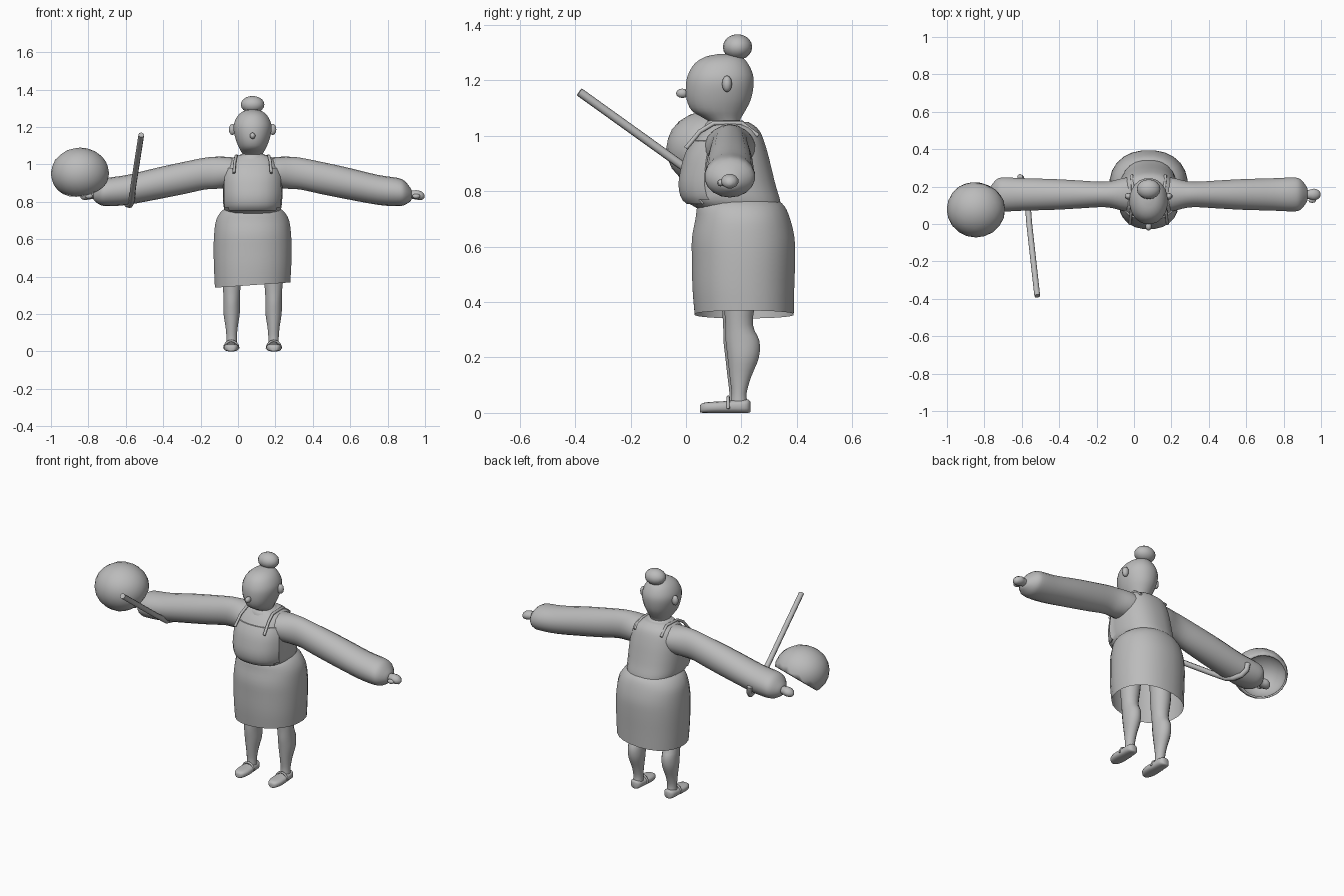
import bpy, bmesh, math
from mathutils import Vector

if "Cube" in bpy.data.objects:
    bpy.data.objects.remove(bpy.data.objects["Cube"])

CX = 0.078  # symmetry plane of the figure
grey = bpy.data.materials.new("grey")
grey.diffuse_color = (0.5, 0.5, 0.5, 1)
grey.use_nodes = True
grey.node_tree.nodes["Principled BSDF"].inputs["Base Color"].default_value = grey.diffuse_color


def finish(name, bm, angle=50):
    bmesh.ops.recalc_face_normals(bm, faces=bm.faces)
    me = bpy.data.meshes.new(name)
    bm.to_mesh(me)
    bm.free()
    ob = bpy.data.objects.new(name, me)
    bpy.context.collection.objects.link(ob)
    me.materials.append(grey)
    bpy.ops.object.select_all(action='DESELECT')
    ob.select_set(True)
    bpy.context.view_layer.objects.active = ob
    bpy.ops.object.shade_smooth_by_angle(angle=math.radians(angle))
    return ob


def spline(rings, steps):
    """Catmull-Rom refinement of the ring list."""
    out = []
    for i in range(len(rings) - 1):
        p = [Vector(rings[max(0, min(len(rings) - 1, i + k))]) for k in (-1, 0, 1, 2)]
        for s in range(steps):
            t = s / steps
            out.append(0.5 * (2 * p[1] + (p[2] - p[0]) * t
                              + (2 * p[0] - 5 * p[1] + 4 * p[2] - p[3]) * t * t
                              + (3 * p[1] - p[0] - 3 * p[2] + p[3]) * t ** 3))
    return out + [Vector(rings[-1])]


def loft(rings, axis, seg=20, power=2.0, steps=3, caps=(True, True)):
    """Rings are (x, y, z, radius_1, radius_2) stacked along the axis."""
    bm = bmesh.new()
    loops = []
    for x, y, z, a, b in spline(rings, steps):
        loop = []
        for k in range(seg):
            t = 2 * math.pi * (k + 0.5) / seg
            c, s = (math.copysign(abs(f) ** (2 / power), f) for f in (math.cos(t), math.sin(t)))
            off = {'x': (0, a * c, b * s), 'y': (a * c, 0, b * s), 'z': (a * c, b * s, 0)}[axis]
            loop.append(bm.verts.new(Vector((x, y, z)) + Vector(off)))
        loops.append(loop)
    for l0, l1 in zip(loops, loops[1:]):
        for k in range(seg):
            n = (k + 1) % seg
            bm.faces.new((l0[k], l0[n], l1[n], l1[k]))
    if caps[0]:
        bm.faces.new(loops[0])
    if caps[1]:
        bm.faces.new(loops[-1])
    return bm


def upright(rows, x=CX):
    """(z, half width, front y, back y) rows to rings."""
    return [(x, (f + b) / 2, z, w, (b - f) / 2) for z, w, f, b in rows]


def ball(name, loc, size, seg=16):
    bm = bmesh.new()
    bmesh.ops.create_uvsphere(bm, u_segments=seg, v_segments=seg * 5 // 8, radius=1)
    for v in bm.verts:
        v.co = Vector(loc) + Vector([c * s for c, s in zip(v.co, size)])
    return finish(name, bm)


def tube(name, points, radius, sides=8):
    cu = bpy.data.curves.new(name, 'CURVE')
    cu.dimensions = '3D'
    cu.bevel_depth, cu.bevel_resolution, cu.use_fill_caps = radius, sides // 2 - 2, True
    sp = cu.splines.new('POLY')
    sp.points.add(len(points) - 1)
    for p, co in zip(sp.points, points):
        p.co = (*co, 1)
    ob = bpy.data.objects.new(name, cu)
    bpy.context.collection.objects.link(ob)
    cu.materials.append(grey)


# skirt: open hem that drops slightly to one side
bm = loft(upright([(.355, .203, .03, .39), (.45, .208, .022, .392), (.55, .21, .02, .395),
                   (.63, .207, .02, .393), (.70, .197, .033, .377), (.745, .172, .04, .357),
                   (.77, .14, .06, .33)]), 'z', 24, 2.2, caps=(False, True))
for v in bm.verts:
    if v.co.z < 0.45:
        v.co.z += 0.07 * (v.co.x - CX) * (0.45 - v.co.z) / 0.095
finish("skirt", bm)

# torso with a raised apron bib on the front
bm = loft(upright([(.735, .14, .045, .345), (.77, .155, -.008, .34), (.82, .16, -.022, .325),
                   (.88, .16, -.014, .31), (.94, .155, .004, .295), (1.0, .14, .04, .275),
                   (1.03, .115, .065, .255), (1.05, .075, .08, .225)]), 'z', 24, 2.4)
bm.normal_update()
bib = [f for f in bm.faces if f.normal.y < -0.4 and 0.76 < f.calc_center_median().z < 0.99]
bmesh.ops.inset_region(bm, faces=bib, thickness=0.004, depth=0.006)
finish("torso", bm)

# head and neck
finish("head", loft(upright([(1.0, .06, .085, .2), (1.045, .053, .085, .195), (1.065, .06, .06, .2),
                             (1.09, .074, .02, .215), (1.13, .09, .001, .235),
                             (1.18, .102, -.002, .245), (1.22, .10, .006, .243),
                             (1.26, .08, .03, .225), (1.285, .05, .07, .2),
                             (1.295, .015, .12, .165)]), 'z', 20, 2.1))
ball("hair_bun", (CX, .186, 1.32), (.063, .053, .046))
ball("nose", (CX, -.013, 1.153), (.016, .023, .017), 10)
finish("collar", loft(upright([(1.02, .09, .06, .235), (1.04, .082, .068, .222),
                               (1.055, .062, .08, .205)]), 'z'))

for side, tag in ((1, "left"), (-1, "right")):
    def mx(d):
        return CX + side * d
    # ear
    ball(tag + "_ear", (mx(.108), .148, 1.187), (.02, .018, .03), 10)
    # apron shoulder strap
    tube(tag + "_strap", [(mx(.10), .0, .955), (mx(.095), .05, 1.015), (mx(.088), .10, 1.045),
                          (mx(.085), .2, 1.046), (mx(.09), .26, 1.0)], .008)
    # puffy sleeve
    arm = [(.04, .95, .10, .08), (.13, .957, .09, .083), (.20, .955, .073, .086),
           (.26, .95, .069, .085), (.36, .929, .075, .086), (.50, .9, .083, .085),
           (.67, .864, .088, .08), (.77, .853, .092, .076), (.81, .848, .084, .066),
           (.84, .84, .05, .04), (.85, .838, .03, .026)]
    finish(tag + "_arm", loft([(mx(d), .158, z, a, b) for d, z, a, b in arm], 'x', 18))
    # mitten hand with thumb
    hand = [(.83, .838, .022, .018), (.86, .838, .026, .024), (.885, .836, .032, .026),
            (.908, .832, .024, .021), (.92, .83, .008, .007)]
    finish(tag + "_hand", loft([(mx(d), .158, z, a, b) for d, z, a, b in hand], 'x', 12))
    ball(tag + "_thumb", (mx(.875), .125, .83), (.022, .013, .013), 8)
    # leg
    dy = .004 * side
    leg = [(.03, .029, .155, .22), (.07, .028, .16, .215), (.13, .033, .153, .232),
           (.20, .044, .145, .26), (.26, .045, .138, .262), (.32, .046, .137, .238),
           (.42, .056, .13, .25), (.52, .06, .13, .255)]
    finish(tag + "_leg", loft(upright([(z, w, f + dy, b + dy) for z, w, f, b in leg], mx(.112)),
                              'z', 16))
    # shoe: flat sole, low toe, higher heel, strap across the instep
    shoe = [(.05, .014, .014, .012), (.06, .018, .028, .018), (.09, .02, .039, .02),
            (.13, .021, .04, .021), (.17, .023, .036, .023), (.21, .024, .034, .024),
            (.225, .024, .026, .024), (.232, .022, .014, .019)]
    bm = loft([(mx(.114), y, z, a, b) for y, z, a, b in shoe], 'y', 16, 2.8, 2)
    for v in bm.verts:
        v.co.z = max(0, v.co.z)
    finish(tag + "_shoe", bm)
    tube(tag + "_shoe_strap", [(mx(.114) + .038 * math.cos(t * math.pi / 8), .152,
                                .015 + .042 * math.sin(t * math.pi / 8)) for t in range(9)], .006)

# walking cane with a hooked handle behind the arm
tube("cane", [(-.517, -.385, 1.158), (-.56, .0, .882), (-.569, .12, .798), (-.578, .17, .782),
              (-.592, .22, .785), (-.604, .248, .81), (-.61, .252, .85)], .0155)

# helmet: hollow rounded shell opening down and back towards the hand
opening = Vector((.22, .62, -.75)).normalized()
bm = bmesh.new()
bmesh.ops.create_icosphere(bm, subdivisions=3, radius=1)
bmesh.ops.bisect_plane(bm, geom=bm.verts[:] + bm.edges[:] + bm.faces[:], dist=1e-5,
                       plane_co=opening * 0.42, plane_no=opening, clear_outer=True)
for v in bm.verts:
    v.co = Vector((-.845 + .156 * v.co.x, .078 + .15 * v.co.y, .952 + .138 * v.co.z))
helmet = finish("helmet", bm)
shell = helmet.modifiers.new("shell", 'SOLIDIFY')
shell.thickness, shell.offset = 0.01, -1
